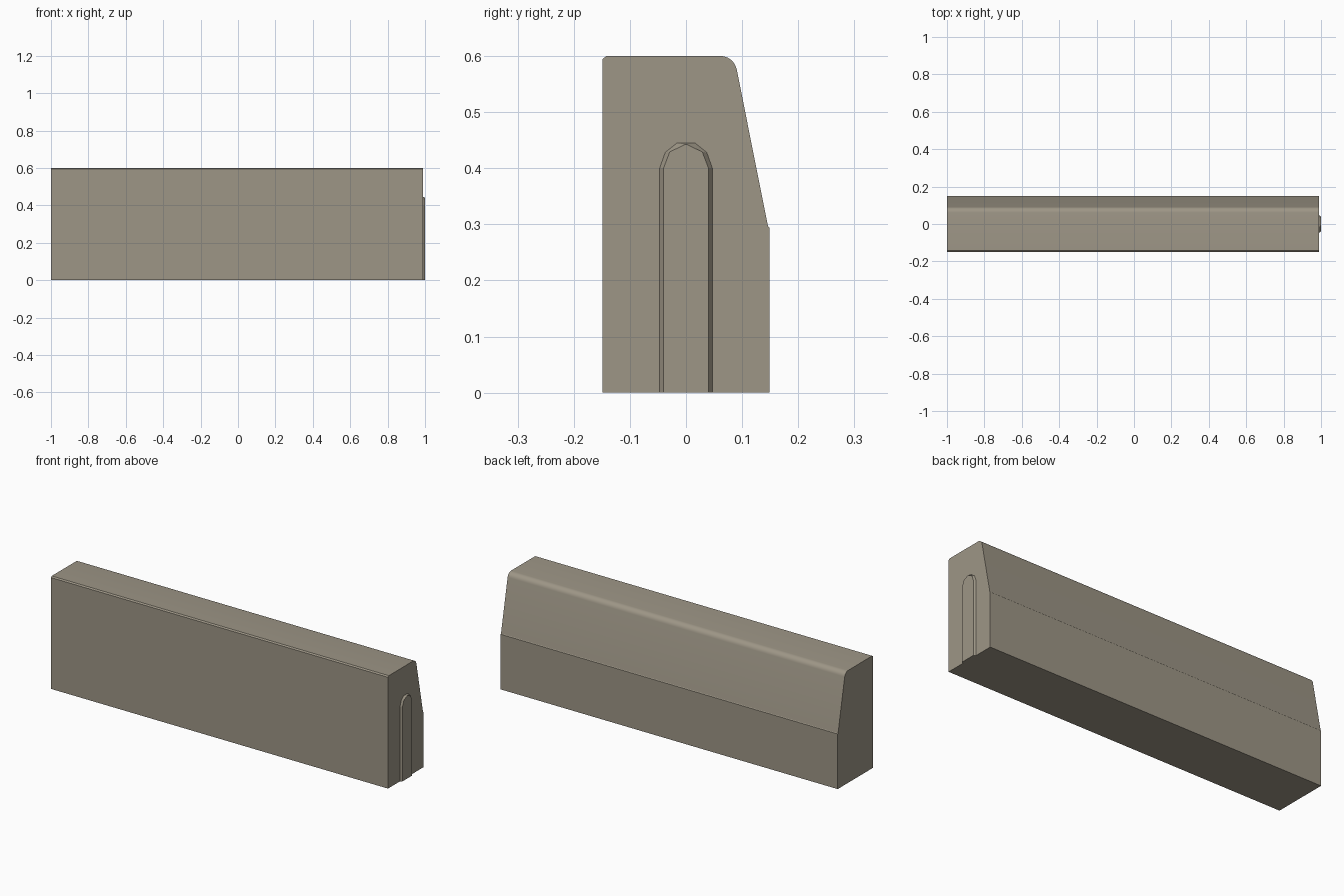
import bpy, bmesh, math

if "Cube" in bpy.data.objects:
    bpy.data.objects.remove(bpy.data.objects["Cube"])

stone = bpy.data.materials.new("concrete grey")
stone.diffuse_color = (0.34, 0.305, 0.24, 1)
stone.use_nodes = True
stone.node_tree.nodes["Principled BSDF"].inputs["Base Color"].default_value = stone.diffuse_color


def loft(name, sections):
    """Join matching (y, z) outlines placed at given x positions into a closed solid."""
    bm = bmesh.new()
    rings = [[bm.verts.new((x, y, z)) for y, z in outline] for x, outline in sections]
    for a, b in zip(rings, rings[1:]):
        for i in range(len(a)):
            j = (i + 1) % len(a)
            bm.faces.new((a[i], a[j], b[j], b[i]))
    bm.faces.new(rings[0])
    bm.faces.new(rings[-1])
    bmesh.ops.recalc_face_normals(bm, faces=bm.faces)
    mesh = bpy.data.meshes.new(name)
    bm.to_mesh(mesh)
    bm.free()
    mesh.materials.append(stone)
    obj = bpy.data.objects.new(name, mesh)
    bpy.context.collection.objects.link(obj)
    return obj


# Kerb body: upright front, rounded top back edge, sloped back with a tiny ledge
tilt = math.atan2(0.056, 0.283)          # slope of the back face from vertical
r, cy, cz = 0.03, 0.061, 0.571           # rounded edge
steps = 6
arc = []
for i in range(steps + 1):
    a = tilt + (math.pi / 2 - tilt) * i / steps
    arc.append((cy + r * math.cos(a), cz + r * math.sin(a) - 0.001))
profile = [(-0.149, 0), (0.149, 0), (0.149, 0.294), (0.146, 0.297)] + arc + \
          [(-0.142, 0.6), (-0.149, 0.594)]
body = loft("kerb_body", [(-1, profile), (0.99, profile)])

# Raised joint tongue on the right end, with sloped sides
half_outer = [(0.047, 0), (0.047, 0.40), (0.037, 0.428), (0.016, 0.445)]
half_inner = [(0.040, 0), (0.040, 0.40), (0.029, 0.429), (0.002, 0.442)]


def mirror(half):
    return half + [(-y, z) for y, z in reversed(half)]


loft("joint_tongue", [(0.985, mirror(half_outer)), (0.99, mirror(half_outer)),
                      (1.0, mirror(half_inner))])

# Smooth only the rounded edge
bpy.ops.object.select_all(action='DESELECT')
body.select_set(True)
bpy.context.view_layer.objects.active = body
bpy.ops.object.shade_smooth_by_angle(angle=math.radians(25))
